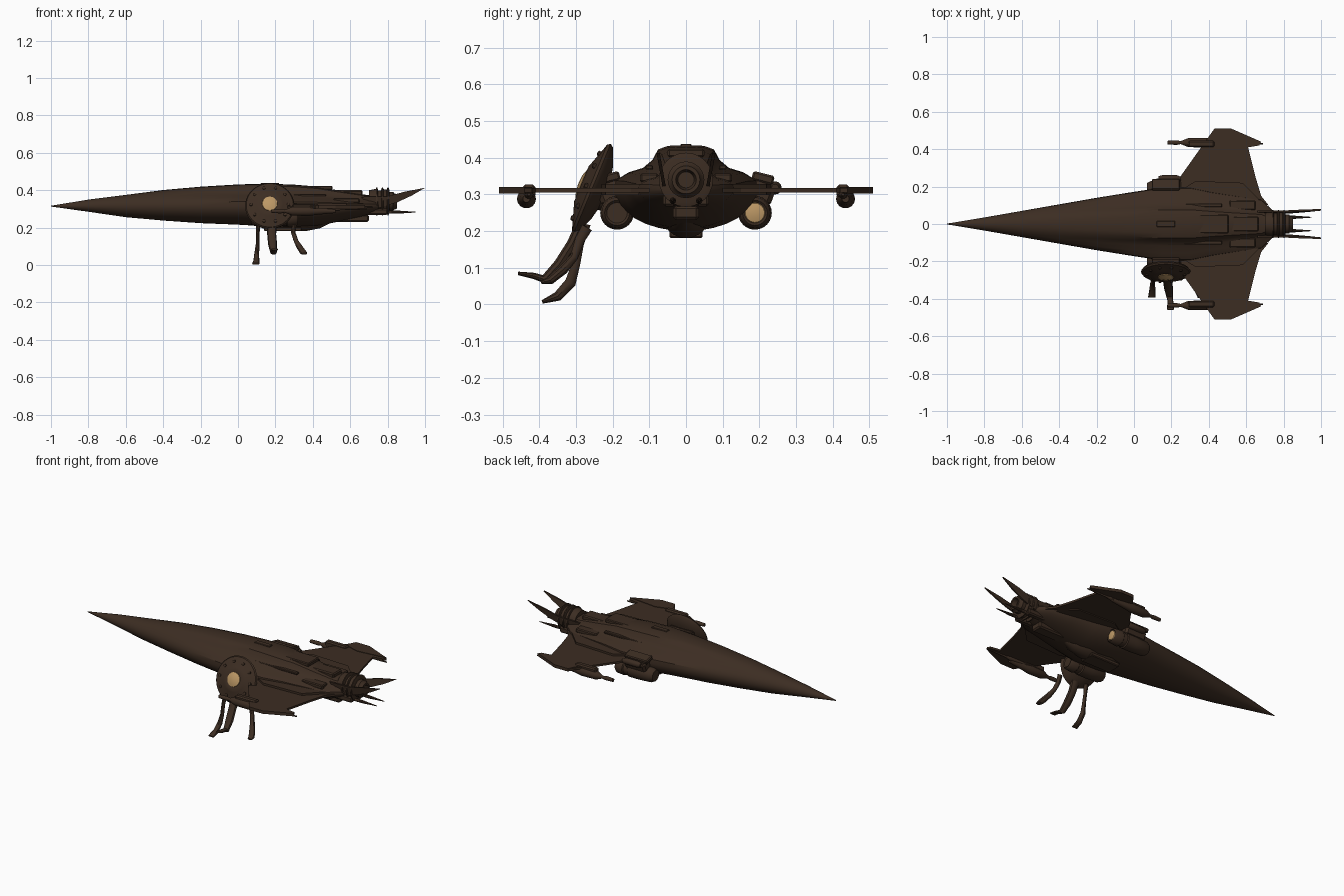
import bpy, bmesh, math
from mathutils import Vector, Matrix

if "Cube" in bpy.data.objects:
    bpy.data.objects.remove(bpy.data.objects["Cube"])


def material(name, rgb):
    m = bpy.data.materials.new(name)
    m.use_nodes = True
    m.diffuse_color = (*rgb, 1)
    m.node_tree.nodes["Principled BSDF"].inputs["Base Color"].default_value = (*rgb, 1)
    return m


BROWN = material("dark brown", (0.045, 0.026, 0.016))
TAN = material("pale tan", (0.5, 0.31, 0.13))


def finish(name, bm, mat=BROWN, smooth=True):
    bmesh.ops.recalc_face_normals(bm, faces=bm.faces)
    mesh = bpy.data.meshes.new(name)
    bm.to_mesh(mesh)
    bm.free()
    mesh.materials.append(mat)
    ob = bpy.data.objects.new(name, mesh)
    bpy.context.collection.objects.link(ob)
    if smooth:
        bpy.ops.object.select_all(action="DESELECT")
        bpy.context.view_layer.objects.active = ob
        ob.select_set(True)
        bpy.ops.object.shade_smooth_by_angle(angle=math.radians(35))
    return ob


def loft(name, rings, mat=BROWN):
    """Skin a list of point rings and cap both ends."""
    bm = bmesh.new()
    loops = [[bm.verts.new(p) for p in ring] for ring in rings]
    for a, b in zip(loops, loops[1:]):
        for i in range(len(a)):
            j = (i + 1) % len(a)
            bm.faces.new((a[i], a[j], b[j], b[i]))
    bm.faces.new(loops[0])
    bm.faces.new(loops[-1])
    return finish(name, bm, mat)


def lathe(name, profile, centre, axis=(1, 0, 0), mat=BROWN, n=24):
    """Turn (distance, radius) pairs around an axis through centre."""
    turn = Vector((1, 0, 0)).rotation_difference(Vector(axis)).to_matrix()
    c = Vector(centre)
    angles = [math.tau * i / n for i in range(n)]
    rings = [[c + turn @ Vector((d, r * math.cos(a), r * math.sin(a))) for a in angles]
             for d, r in profile]
    return loft(name, rings, mat)


def plate(name, outline, place, thick):
    """Extrude a flat outline; place(u, v, t) puts it in space."""
    bm = bmesh.new()
    a, b = [[bm.verts.new(place(u, v, t)) for u, v in outline] for t in (-thick / 2, thick / 2)]
    bm.faces.new(a)
    bm.faces.new(b)
    for i in range(len(a)):
        j = (i + 1) % len(a)
        bm.faces.new((a[i], a[j], b[j], b[i]))
    return finish(name, bm, smooth=False)


def box(name, centre, size, tilt=0):
    bm = bmesh.new()
    m = Matrix.Translation(centre) @ Matrix.Rotation(tilt, 4, "X") @ Matrix.Diagonal((*size, 1))
    bmesh.ops.create_cube(bm, size=1, matrix=m)
    bmesh.ops.bevel(bm, geom=bm.edges[:], offset=min(size) * 0.2, segments=1, affect="EDGES")
    return finish(name, bm, smooth=False)


# Hull: round needle nose blending into a raised spine (x, half width, top, bottom)
stations = [(-1, .002, .317, .313), (-.8, .035, .35, .285), (-.6, .07, .375, .256),
            (-.4, .105, .401, .238), (-.2, .14, .419, .224), (0, .172, .431, .216),
            (.15, .195, .435, .207), (.3, .195, .43, .2), (.42, .17, .42, .208),
            (.55, .15, .397, .235), (.68, .13, .376, .262), (.75, .065, .37, .285)]
spine_section = [(1, 0), (.98, .2), (.8, .38), (.6, .48), (.47, .66), (.39, .9), (.25, .98), (0, 1)]
hull_rings = []
for x, w, top, low in stations:
    k = max(0, min(1, (x + .5) / .65))
    upper = []
    for i, (u, v) in enumerate(spine_section):
        a = i / 7 * math.pi / 2
        upper.append((w * ((1 - k) * math.cos(a) + k * u),
                      .315 + (top - .315) * ((1 - k) * math.sin(a) + k * v)))
    lower = [(w * math.cos(a), .315 - (.315 - low) * math.sin(a))
             for a in (math.pi / 2 * i / 8 for i in range(1, 9))]
    half = upper[::-1] + lower
    hull_rings.append([(x, y, z) for y, z in half] + [(x, -y, z) for y, z in half[-2:0:-1]])
loft("hull", hull_rings)

# Spine and belly fittings
box("spine_cover", (.42, 0, .413), (.17, .1, .022))
box("spine_rear_block", (.59, 0, .385), (.15, .08, .03))
box("spine_front_fin", (.17, 0, .432), (.1, .03, .012))
lathe("belly_pod", [(0, .015), (.05, .05), (.12, .066), (.28, .066), (.36, .05), (.42, .02)],
      (.08, 0, .247))
box("belly_block", (.24, 0, .192), (.2, .09, .022))
box("belly_tail", (.58, 0, .25), (.24, .07, .04))

# Tail engine with stacked rings
lathe("tail_engine", [(0, .06), (.04, .068), (.045, .058), (.07, .058), (.075, .066), (.1, .062),
                      (.105, .05), (.13, .05), (.135, .044), (.15, .038), (.15, .028), (.12, .022)],
      (.7, 0, .34))
for i in range(3):
    x = .735 + .03 * i
    lathe("tail_ring", [(0, .062), (.004, .074), (.01, .074), (.014, .062)], (x, 0, .34))

wing_outline = [(.13, .15), (.21, .2), (.43, .51), (.52, .51), (.68, .44), (.67, .42),
                (.61, .41), (.65, .25), (.68, .15), (.72, .1)]
fin_outline = [(.66, .365), (.8, .367), (.89, .392), (1, .413), (.93, .372), (.85, .335), (.7, .29)]

for side, label in ((1, "back"), (-1, "front")):
    # Wings with a thick root and a raised tip plate
    plate(label + "_wing", wing_outline, lambda u, v, t: (u, side * v, .311 + t), .012)
    plate(label + "_wing_root", [(.2, .15), (.33, .23), (.58, .22), (.67, .13)],
          lambda u, v, t: (u, side * v, .314 + t), .03)
    plate(label + "_wing_tip", [(.4, .45), (.43, .51), (.52, .51), (.68, .44), (.5, .42)],
          lambda u, v, t: (u, side * v, .311 + t), .018)
    # Wing tip guns
    y = side * .428
    lathe(label + "_tip_gun", [(0, .01), (.05, .012), (.07, .008), (.09, .016), (.11, .024),
                               (.2, .026), (.24, .02), (.34, .01)], (.18, side * .435, .288), n=14)
    lathe(label + "_tip_rail", [(0, .012), (.2, .012), (.22, .006), (.36, .004)],
          (.33, y, .3), n=10)
    box(label + "_gun_mount", (.36, y, .31), (.14, .035, .035))
    # Round pods slung beside the hull
    lathe(label + "_pod", [(0, .022), (0, .032), (.02, .042), (.1, .046), (.16, .046), (.165, .04),
                           (.19, .04), (.195, .046), (.24, .042), (.25, .034), (.244, .028)],
          (.07, side * .188, .25))
    box(label + "_pod_pylon", (.18, side * .205, .305), (.14, .07, .06), -side * .35)
    box(label + "_pod_cap", (.17, side * .21, .345), (.15, .06, .025), -side * .25)
    lathe(label + "_pod_pipe", [(0, .012), (.02, .018), (.1, .018), (.12, .01)],
          (.13, side * .243, .318), n=12)
    # Swept tail fins, spikes and their roots
    plate(label + "_tail_fin", fin_outline,
          lambda u, v, t: (u, side * (.052 + (v - .28) * .18) + t, v), .009)
    lathe(label + "_tail_spike", [(0, .014), (.09, .014), (.1, .008), (.17, .009), (.27, .002)],
          (.68, side * .036, .283), n=10)
    box(label + "_spike_root", (.74, side * .045, .285), (.12, .035, .035))
    # Raised strips along the back of the hull
    box(label + "_back_strip", (.3, side * .1, .374), (.34, .02, .012))
    box(label + "_rear_vent", (.58, side * .1, .345), (.14, .05, .025))

lathe("pod_lens", [(0, .028), (.004, .026), (.008, .012)], (.315, .188, .25), mat=TAN)

# Tilted round saucer docked at the front side
axis = Vector((0, -.92, .38)).normalized()
hub = Vector((.17, -.252, .315))
lathe("saucer", [(-.035, .035), (-.025, .08), (-.006, .125), (.004, .132), (.012, .126),
                 (.02, .1), (.03, .07), (.036, .052), (.034, .044)], hub, axis, n=40)
lathe("saucer_lens", [(.03, .042), (.037, .04), (.042, .025), (.044, .005)], hub, axis, TAN)
lathe("saucer_dock", [(-.1, .04), (-.02, .05)], hub, axis)
up = Vector((0, .38, .92)).normalized()
for i in range(10):
    a = math.tau * i / 10
    spot = hub + .1 * (math.cos(a) * Vector((1, 0, 0)) + math.sin(a) * up)
    lathe("saucer_stud", [(.014, .008), (.026, .008), (.028, .004)], spot, axis, n=8)


def limb(name, path):
    """Flattened limb through (x, y, z, width, thickness) points."""
    pts = [Vector(p[:3]) for p in path]
    rings = []
    for i, p in enumerate(path):
        d = pts[min(i + 1, len(pts) - 1)] - pts[max(i - 1, 0)]
        n = d.cross(Vector((1, 0, 0))).normalized()
        rings.append([pts[i] + Vector((p[3] * math.cos(a), 0, 0)) + n * p[4] * math.sin(a)
                      for a in (math.tau * k / 10 for k in range(10))])
    loft(name, rings)


# Three hanging limbs with flared feet
limb("left_limb", [(.3, -.27, .21, .012, .016), (.295, -.29, .175, .012, .014),
                   (.31, -.305, .13, .013, .012), (.33, -.335, .095, .018, .014),
                   (.35, -.37, .066, .02, .012), (.355, -.395, .06, .014, .005)])
limb("middle_limb", [(.18, -.285, .22, .028, .016), (.18, -.31, .165, .024, .016),
                     (.185, -.345, .11, .024, .016), (.19, -.385, .068, .018, .014),
                     (.195, -.415, .078, .015, .009), (.195, -.458, .085, .02, .005)])
limb("right_limb", [(.11, -.275, .22, .012, .016), (.105, -.29, .165, .009, .012),
                    (.105, -.3, .11, .01, .012), (.1, -.315, .06, .013, .016),
                    (.098, -.35, .022, .016, .014), (.095, -.392, .007, .02, .005)])
